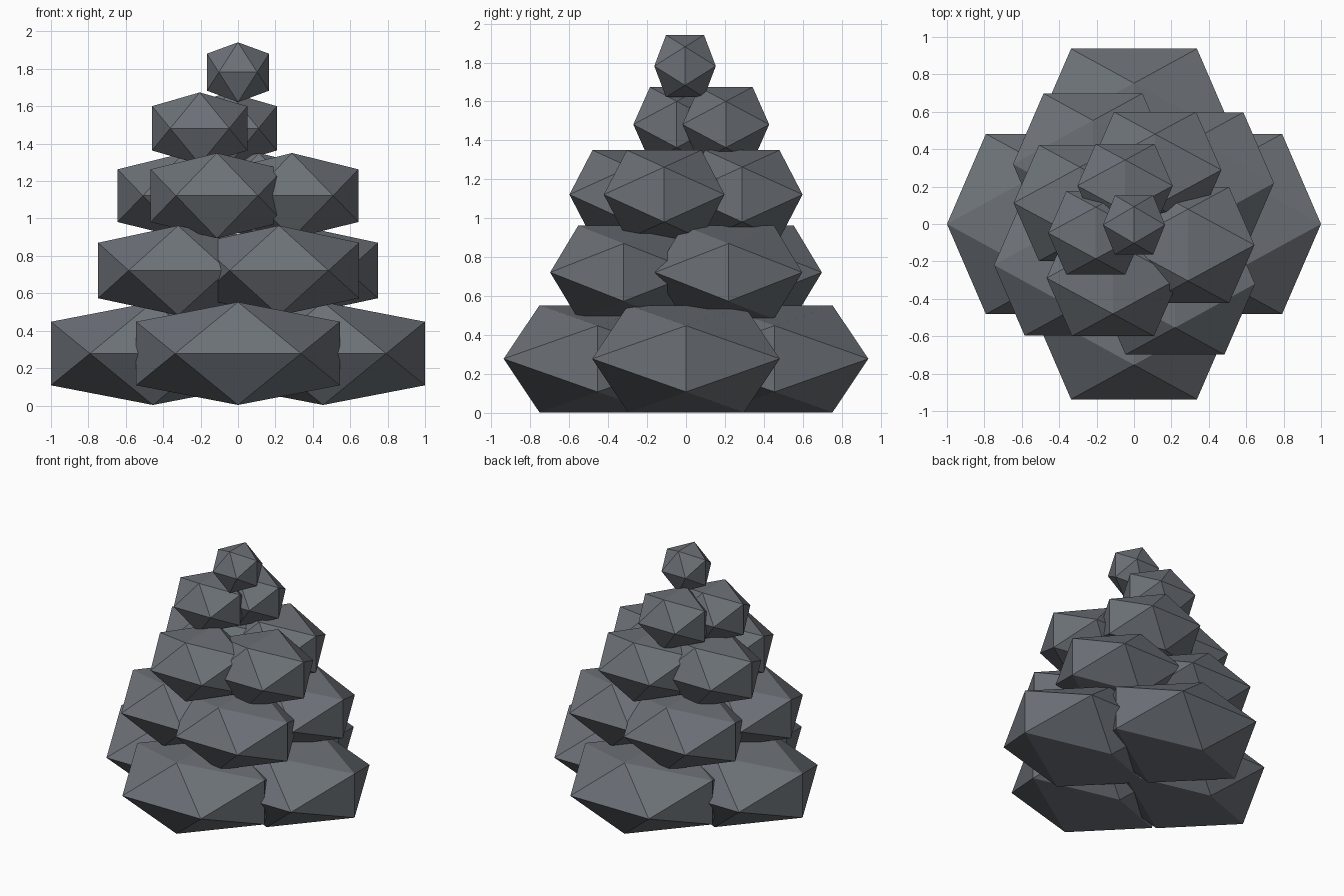
import bpy, bmesh
from math import sin, cos, pi, sqrt
from mathutils import Vector

if "Cube" in bpy.data.objects:
    bpy.data.objects.remove(bpy.data.objects["Cube"])

PHI = (1 + sqrt(5)) / 2

slate = bpy.data.materials.new("dark_slate")
slate.diffuse_color = (0.15, 0.165, 0.185, 1)
slate.use_nodes = True
slate.node_tree.nodes["Principled BSDF"].inputs["Base Color"].default_value = slate.diffuse_color


def stone(name, centre, half):
    """Squashed icosahedron with a ridge edge on top, given its half extents."""
    bm = bmesh.new()
    for s in (-1, 1):
        for t in (-1, 1):
            # three crossed golden rectangles
            for p in ((s / PHI, t, 0), (0, s / PHI, t), (t, 0, s / PHI)):
                bm.verts.new([c * h for c, h in zip(p, half)])
    bmesh.ops.convex_hull(bm, input=bm.verts)
    bmesh.ops.recalc_face_normals(bm, faces=bm.faces)
    mesh = bpy.data.meshes.new(name)
    bm.to_mesh(mesh)
    bm.free()
    mesh.materials.append(slate)
    obj = bpy.data.objects.new(name, mesh)
    obj.location = Vector(centre)
    bpy.context.collection.objects.link(obj)


# Rings of stones: count, ring radius, centre height, half extents
layers = [
    (4, 0.455, 0.278, (0.545, 0.482, 0.275)),
    (4, 0.388, 0.722, (0.428, 0.378, 0.24)),
    (4, 0.31, 1.122, (0.355, 0.31, 0.228)),
    (2, 0.21, 1.482, (0.255, 0.223, 0.192)),
]
for level, (count, radius, z, half) in enumerate(layers):
    for i in range(count):
        # each ring is twisted a little against the one below
        a = level * 0.6 + i * pi / 2
        stone(f"rock_layer_{level + 1}_{i + 1}",
              (radius * cos(a), radius * sin(a), z), half)

# Small capstone
stone("capstone", (0, -0.005, 1.782), (0.166, 0.158, 0.16))
